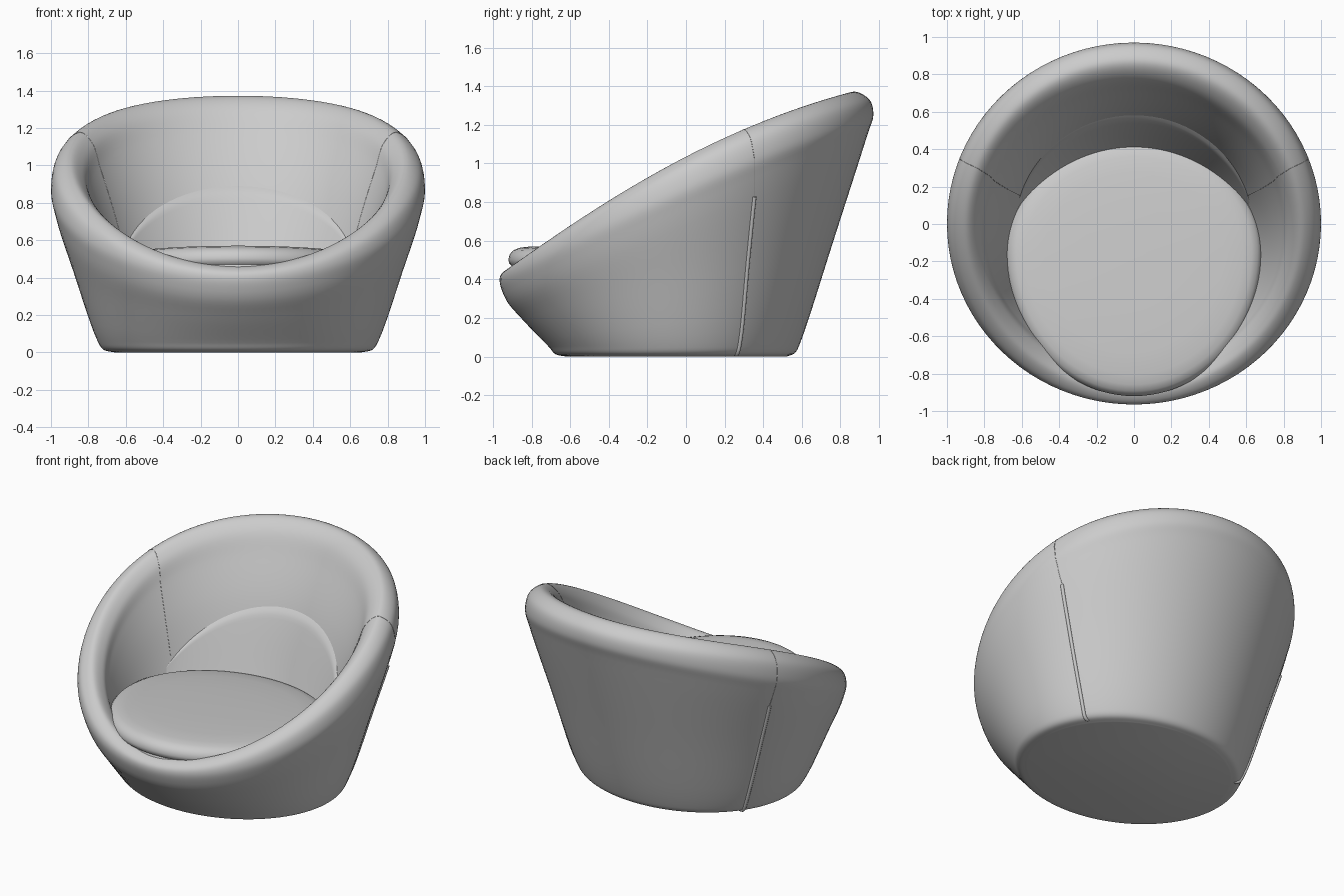
import bpy, bmesh, math
from mathutils import Vector

if "Cube" in bpy.data.objects:
    bpy.data.objects.remove(bpy.data.objects["Cube"])

fabric = bpy.data.materials.new("grey_fabric")
fabric.use_nodes = True
fabric.diffuse_color = (0.6, 0.6, 0.6, 1)
fabric.node_tree.nodes["Principled BSDF"].inputs["Base Color"].default_value = (0.6, 0.6, 0.6, 1)

# Tilted oval rings of the shell: half width, front y, front z, back y, back z, side z
RINGS = [Vector(r) for r in (
    (0.66, -0.62, 0.00, 0.52, 0.00, 0.00),     # base
    (0.72, -0.675, 0.012, 0.565, 0.02, 0.015),
    (0.755, -0.71, 0.05, 0.595, 0.08, 0.07),
    (0.88, -0.845, 0.19, 0.77, 0.62, 0.44),    # outer wall
    (0.98, -0.94, 0.31, 0.94, 1.15, 0.77),     # rim seam
    (1.00, -0.965, 0.39, 0.97, 1.25, 0.88),
    (0.975, -0.95, 0.435, 0.95, 1.33, 0.985),
    (0.90, -0.89, 0.46, 0.87, 1.372, 1.03),    # rim top
    (0.83, -0.82, 0.42, 0.785, 1.32, 0.975),
    (0.79, -0.785, 0.36, 0.705, 1.17, 0.86),   # inner wall
    (0.735, -0.76, 0.33, 0.585, 0.90, 0.68),
    (0.67, -0.73, 0.30, 0.45, 0.45, 0.45))]    # floor under the seat
LAST = len(RINGS) - 1


def ring(s):
    """Smooth (centripetal) blend of the rings at position s."""
    i = min(int(s), LAST - 1)
    p1, p2 = RINGS[i], RINGS[i + 1]
    p0 = RINGS[i - 1] if i else 2 * p1 - p2
    p3 = RINGS[i + 2] if i + 2 <= LAST else 2 * p2 - p1
    a, b, c = (math.sqrt((q - p).length) for p, q in ((p0, p1), (p1, p2), (p2, p3)))
    m1 = ((p1 - p0) / a - (p2 - p0) / (a + b) + (p2 - p1) / b) * b
    m2 = ((p2 - p1) / b - (p3 - p1) / (b + c) + (p3 - p2) / c) * b
    u = s - i
    return (p1 * (2*u**3 - 3*u*u + 1) + m1 * (u**3 - 2*u*u + u)
            + p2 * (3*u*u - 2*u**3) + m2 * (u**3 - u*u))


def shell_point(s, t):
    """Point on the shell; t = 0 is the back, pi the front."""
    rx, yf, zf, yb, zb, zs = ring(s)
    mid = (zf + zb) / 2
    return Vector((rx * math.sin(t),
                   (yf + yb) / 2 + (yb - yf) / 2 * math.cos(t),
                   max(0, mid + (zb - zf) / 2 * math.cos(t) + (zs - mid) * math.sin(t)**2)))


def finish(obj, angle):
    obj.data.materials.append(fabric)
    bpy.ops.object.select_all(action='DESELECT')
    obj.select_set(True)
    bpy.context.view_layer.objects.active = obj
    bpy.ops.object.shade_smooth_by_angle(angle=math.radians(angle))


def loft(name, rows, closed=True, angle=40):
    """Skin rows of points; closed rows also get end caps."""
    bm = bmesh.new()
    vs = [[bm.verts.new(p) for p in row] for row in rows]
    n = len(vs[0])
    for a, b in zip(vs, vs[1:]):
        for j in range(n if closed else n - 1):
            k = (j + 1) % n
            bm.faces.new((a[j], a[k], b[k], b[j]))
    if closed:
        bm.faces.new(vs[0])
        bm.faces.new(vs[-1])
    bmesh.ops.recalc_face_normals(bm, faces=bm.faces)
    mesh = bpy.data.meshes.new(name)
    bm.to_mesh(mesh)
    bm.free()
    obj = bpy.data.objects.new(name, mesh)
    bpy.context.collection.objects.link(obj)
    finish(obj, angle)


# Tub shell
SEG = 96
loft("tub_shell", [[shell_point(i / 6, math.tau * j / SEG) for j in range(SEG)]
                   for i in range(LAST * 6 + 1)])

# Round seat cushion, longer towards the front: scale and height of each ring
profile = [(0.90, 0.37), (0.975, 0.41), (0.99, 0.445), (0.978, 0.462), (0.995, 0.475),
           (1.0, 0.495), (0.99, 0.522), (0.965, 0.545), (0.92, 0.560), (0.85, 0.570),
           (0.7, 0.578), (0.4, 0.584), (0.1, 0.586)]


def seat_point(k, z, t):
    """The cushion slopes down towards the back."""
    c = math.cos(t)
    y = -0.15 + k * c * (0.60 if c > 0 else 0.77)
    return (0.685 * k * math.sin(t), y, z - 0.07 * (y + 0.8))


loft("seat_cushion", [[seat_point(k, z, math.tau * j / SEG) for j in range(SEG)]
                      for k, z in profile], angle=50)


# Back pad, arched on top and resting on the inner wall
def wall_point(t, z, offset):
    lo, hi = 8.0, float(LAST)
    for _ in range(24):
        m = (lo + hi) / 2
        if shell_point(m, t).z > z:
            lo = m
        else:
            hi = m
    p = shell_point(lo, t)
    inward = Vector((-p.x, -0.1 - p.y, 0)).normalized()
    return p + inward * offset


T_END, PAD_LOW = 1.15, 0.46
rows = []
for i in range(19):
    v = i / 18
    row = []
    for j in range(41):
        t = T_END * (j / 20 - 1)
        top = 0.895 - 0.385 * (t / T_END)**2
        z = PAD_LOW + (top - PAD_LOW) * v
        side = 1 - (t / T_END)**4
        bulge = (0.015 + 0.03 * (1 - v)) * side * min(1, (1 - v) * 9)**0.5
        row.append(wall_point(t, z, bulge - (0.004 if i == 18 else 0)))
    rows.append(row)
loft("back_pad", rows, closed=False, angle=60)


# Side seams following the shell: (ring position, y) pairs
def seam(name, side, path, radius):
    pts = []
    for (s0, y0), (s1, y1) in zip(path, path[1:]):
        for i in range(13):
            s, y = s0 + (s1 - s0) * i / 12, y0 + (y1 - y0) * i / 12
            r = ring(s)
            c = (y - (r[1] + r[3]) / 2) / ((r[3] - r[1]) / 2)
            p = shell_point(s, math.acos(max(-1, min(1, c))))
            pts.append((p.x * side, p.y, max(p.z, radius)))
    curve = bpy.data.curves.new(name, 'CURVE')
    curve.dimensions = '3D'
    curve.bevel_depth = radius
    curve.bevel_resolution = 2
    curve.use_fill_caps = True
    spline = curve.splines.new('POLY')
    spline.points.add(len(pts) - 1)
    for q, p in zip(spline.points, pts):
        q.co = (*p, 1)
    obj = bpy.data.objects.new(name, curve)
    curve.materials.append(fabric)
    bpy.context.collection.objects.link(obj)


for label, side in (("left", 1), ("right", -1)):
    seam(label + "_piping", side, [(0.5, 0.26), (2, 0.28), (3.7, 0.355)], 0.011)
    seam(label + "_seam", side, [(3.7, 0.355), (5, 0.355), (6, 0.335), (7, 0.30), (8, 0.26),
                                 (9, 0.225), (10.7, 0.155)], 0.0015)
